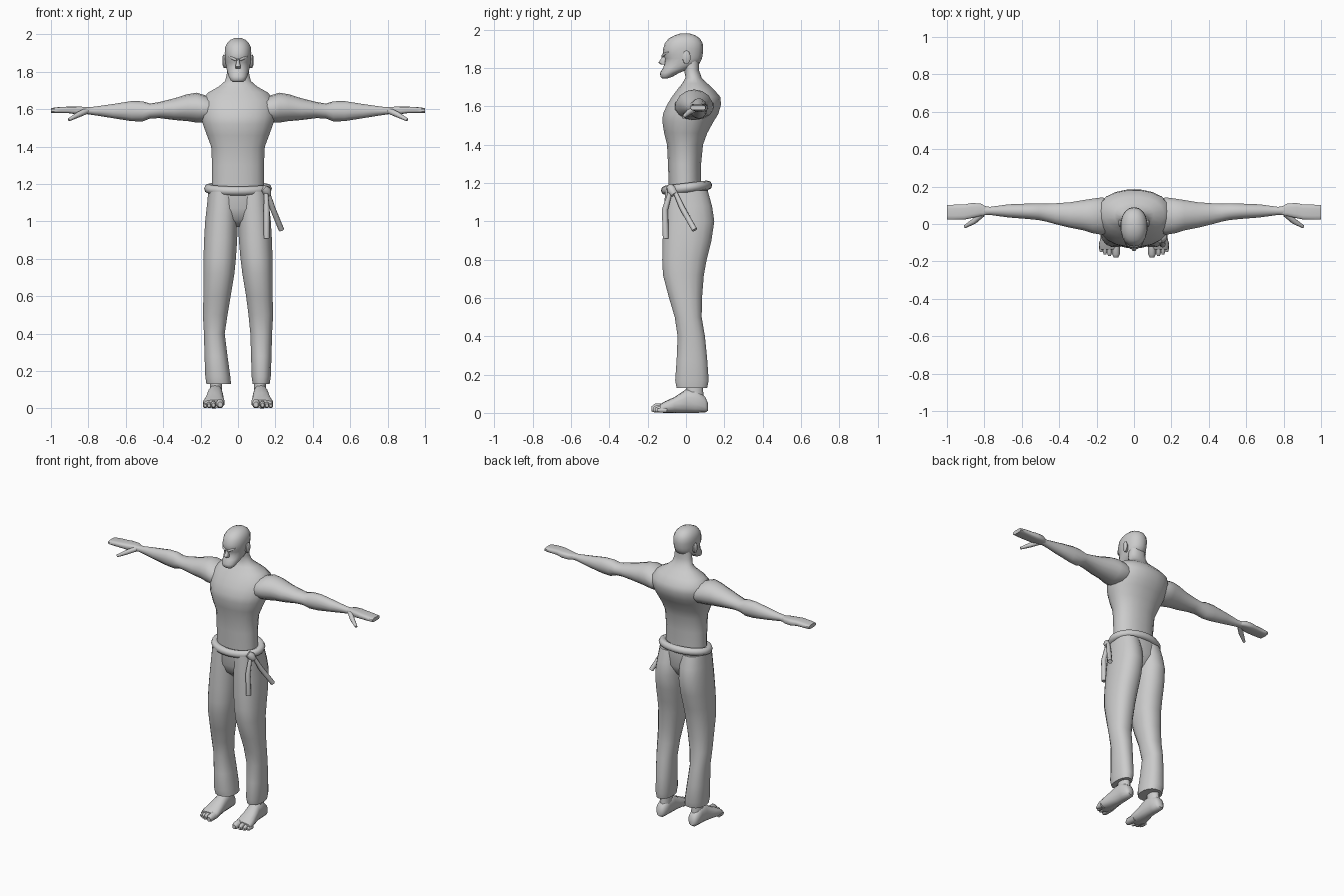
import bpy, bmesh, math
from mathutils import Vector

grey = bpy.data.materials.new("plain grey")
grey.diffuse_color = (0.6, 0.6, 0.6, 1)


def loft(name, rings, axis="z", n=16, power=2.0, s=1):
    """Skin of superellipse rings (t, a0, a1, b0, b1) along an axis; s=-1 mirrors in x."""
    bm = bmesh.new()
    loops = []
    for t, a0, a1, b0, b1 in rings:
        loop = []
        for i in range(n):
            ang = 2 * math.pi * (i + 0.5) / n
            c, d = math.cos(ang), math.sin(ang)
            a = (a0 + a1) / 2 + (a1 - a0) / 2 * math.copysign(abs(c) ** (2 / power), c)
            b = (b0 + b1) / 2 + (b1 - b0) / 2 * math.copysign(abs(d) ** (2 / power), d)
            p = {"z": (a, b, t), "x": (t, a, b), "y": (a, t, b)}[axis]
            loop.append(bm.verts.new((p[0] * s, p[1], p[2])))
        loops.append(loop)
    for l0, l1 in zip(loops, loops[1:]):
        for i in range(n):
            j = (i + 1) % n
            bm.faces.new((l0[i], l0[j], l1[j], l1[i]))
    bm.faces.new(loops[0])
    bm.faces.new(loops[-1])
    bmesh.ops.recalc_face_normals(bm, faces=bm.faces)
    me = bpy.data.meshes.new(name)
    bm.to_mesh(me)
    bm.free()
    me.materials.append(grey)
    ob = bpy.data.objects.new(name, me)
    bpy.context.collection.objects.link(ob)
    return ob


def sym(rings):
    """Rings (z, half width, y0, y1) centred on x = 0."""
    return [(z, -w, w, y0, y1) for z, w, y0, y1 in rings]


def tube(name, pts, r, closed=False, s=1):
    """Round cord through points (x, y, z, relative radius)."""
    cu = bpy.data.curves.new(name, "CURVE")
    cu.dimensions = "3D"
    cu.bevel_depth, cu.bevel_resolution, cu.use_fill_caps = r, 2, True
    sp = cu.splines.new("POLY")
    sp.points.add(len(pts) - 1)
    for p, (x, y, z, k) in zip(sp.points, pts):
        p.co, p.radius = (x * s, y, z, 1), k
    sp.use_cyclic_u = closed
    ob = bpy.data.objects.new(name, cu)
    bpy.context.collection.objects.link(ob)
    bpy.ops.object.select_all(action="DESELECT")
    ob.select_set(True)
    bpy.context.view_layer.objects.active = ob
    bpy.ops.object.convert(target="MESH")
    ob = bpy.context.view_layer.objects.active
    ob.data.materials.clear()
    ob.data.materials.append(grey)
    return ob


# Torso with sloping shoulders and neck
loft("torso", sym([
    (1.15, .14, -.09, .08), (1.30, .14, -.095, .08), (1.40, .145, -.10, .09),
    (1.46, .168, -.115, .112), (1.52, .19, -.125, .145), (1.56, .20, -.122, .17),
    (1.61, .205, -.10, .185), (1.65, .195, -.075, .18), (1.69, .16, -.045, .145),
    (1.72, .105, -.02, .112), (1.75, .07, -.003, .082), (1.79, .06, -.01, .068),
    (1.84, .055, -.02, .07)]), n=20, power=2.2)

# Head: bearded chin, brow line, domed skull
loft("head", sym([
    (1.746, .028, -.125, -.095), (1.755, .04, -.133, -.07), (1.775, .05, -.136, -.035),
    (1.80, .058, -.12, .03), (1.825, .064, -.112, .072), (1.85, .068, -.109, .083),
    (1.868, .07, -.122, .087), (1.90, .072, -.119, .09), (1.93, .07, -.11, .087),
    (1.955, .058, -.09, .072), (1.97, .042, -.06, .05), (1.98, .02, -.03, .02)]),
    n=18, power=2.2)
loft("nose", sym([(1.872, .008, -.126, -.10), (1.85, .01, -.13, -.10),
                  (1.828, .016, -.147, -.10), (1.818, .014, -.13, -.10)]), n=8)

# Belt, tilted down to the front, with its knot and two tails
belt = []
for i in range(28):
    a = 2 * math.pi * i / 28
    belt.append((.157 * math.cos(a), .003 + .109 * math.sin(a), 1.175 + .013 * math.sin(a), 1))
tube("belt", belt, .025, closed=True)
tube("belt_knot", [(.135, -.085, 1.18, .7), (.15, -.075, 1.165, 1), (.16, -.06, 1.14, .7)], .027)
tube("belt_tail_straight", [(.15, -.08, 1.16, .7), (.153, -.11, 1.06, 1), (.153, -.105, .91, 1)], .016)
tube("belt_tail_slanted", [(.155, -.065, 1.17, .7), (.185, -.02, 1.07, 1), (.232, .045, .955, 1)], .015)

# Trousers: hips and two different legs
loft("trouser_hips", sym([(.97, .06, -.04, .05), (1.01, .13, -.085, .09),
                          (1.07, .16, -.108, .12), (1.18, .16, -.11, .115)]), n=20, power=2.3)
depth = [(1.16, -.11, .115), (1.08, -.116, .138), (1.0, -.12, .15), (.9, -.124, .135),
         (.8, -.126, .11), (.72, -.122, .095), (.6, -.09, .085), (.5, -.06, .083),
         (.4, -.045, .10), (.28, -.05, .112), (.17, -.058, .12), (.13, -.05, .112)]
outer = [.16, .168, .177, .183, .186, .186, .186, .189, .183, .18, .176, .17]
inner = {1: [.0, .0, .0, .003, .012, .022, .042, .055, .065, .069, .072, .078],
         -1: [.0, .0, .0, .003, .01, .018, .038, .055, .07, .055, .04, .036]}

for s, side in ((1, "left"), (-1, "right")):
    loft(side + "_trouser_leg", [(z, i, o, y0, y1) for (z, y0, y1), o, i
                                 in zip(depth, outer, inner[s])], n=16, power=2.3, s=s)

    # Bare foot with ankle and toes
    loft(side + "_ankle", [(.05, .085, .155, -.01, .10), (.12, .085, .15, -.003, .09),
                           (.25, .085, .15, .0, .09)], n=12, s=s)
    loft(side + "_foot", [
        (.115, .105, .14, .012, .05), (.10, .088, .155, .002, .085), (.05, .083, .16, 0, .125),
        (.0, .08, .163, 0, .123), (-.06, .075, .178, 0, .083), (-.11, .07, .188, 0, .06),
        (-.135, .075, .185, .002, .045)], axis="y", n=14, power=2.4, s=s)
    for k, (x, w, y, h) in enumerate([(.096, .022, -.18, .05), (.131, .014, -.172, .042),
                                      (.155, .013, -.163, .036), (.175, .013, -.15, .03)]):
        loft(f"{side}_toe_{k + 1}", [(-.10, x - w, x + w, 0, h), (y + .018, x - w, x + w, 0, h),
                                     (y, x - w * .6, x + w * .6, .006, h * .7)], axis="y", n=8, s=s)

    # Outstretched arm: shoulder, biceps, elbow, forearm, wrist
    loft(side + "_arm", [
        (.10, -.03, .12, 1.55, 1.65), (.17, -.06, .145, 1.528, 1.672), (.22, -.052, .138, 1.528, 1.688),
        (.27, -.036, .13, 1.536, 1.68), (.34, -.022, .118, 1.542, 1.658), (.42, -.002, .112, 1.552, 1.638),
        (.47, .012, .11, 1.55, 1.63), (.51, .02, .112, 1.534, 1.642), (.57, .026, .11, 1.536, 1.643),
        (.67, .034, .106, 1.552, 1.627), (.77, .048, .092, 1.568, 1.613), (.82, .045, .10, 1.575, 1.61)],
        axis="x", n=14, s=s)

    # Flat hand with joined fingers and a separate thumb
    loft(side + "_hand", [
        (.785, .05, .09, 1.575, 1.608), (.82, .042, .11, 1.573, 1.613), (.87, .03, .113, 1.573, 1.614),
        (.905, .023, .105, 1.578, 1.614), (.96, .022, .104, 1.579, 1.611), (1.0, .024, .102, 1.58, 1.606)],
        axis="x", n=12, power=3.5, s=s)
    tube(side + "_thumb", [(.81, .055, 1.59, 1.2), (.855, .015, 1.57, 1.1), (.905, -.015, 1.543, .6)], .014, s=s)

    # Ear
    loft(side + "_ear", [(.06, -.018, .018, 1.82, 1.885), (.076, -.018, .024, 1.82, 1.892),
                         (.082, -.008, .018, 1.835, 1.885)], axis="x", n=10, s=s)

    # Slanted frowning eyebrow
    tube(side + "_eyebrow", [(.008, -.122, 1.862, 1), (.03, -.113, 1.872, 1), (.05, -.09, 1.882, .6)], .007, s=s)

# Smooth shading throughout, sharp only at hard edges
bpy.ops.object.select_all(action="SELECT")
bpy.ops.object.shade_smooth_by_angle(angle=math.radians(50))
